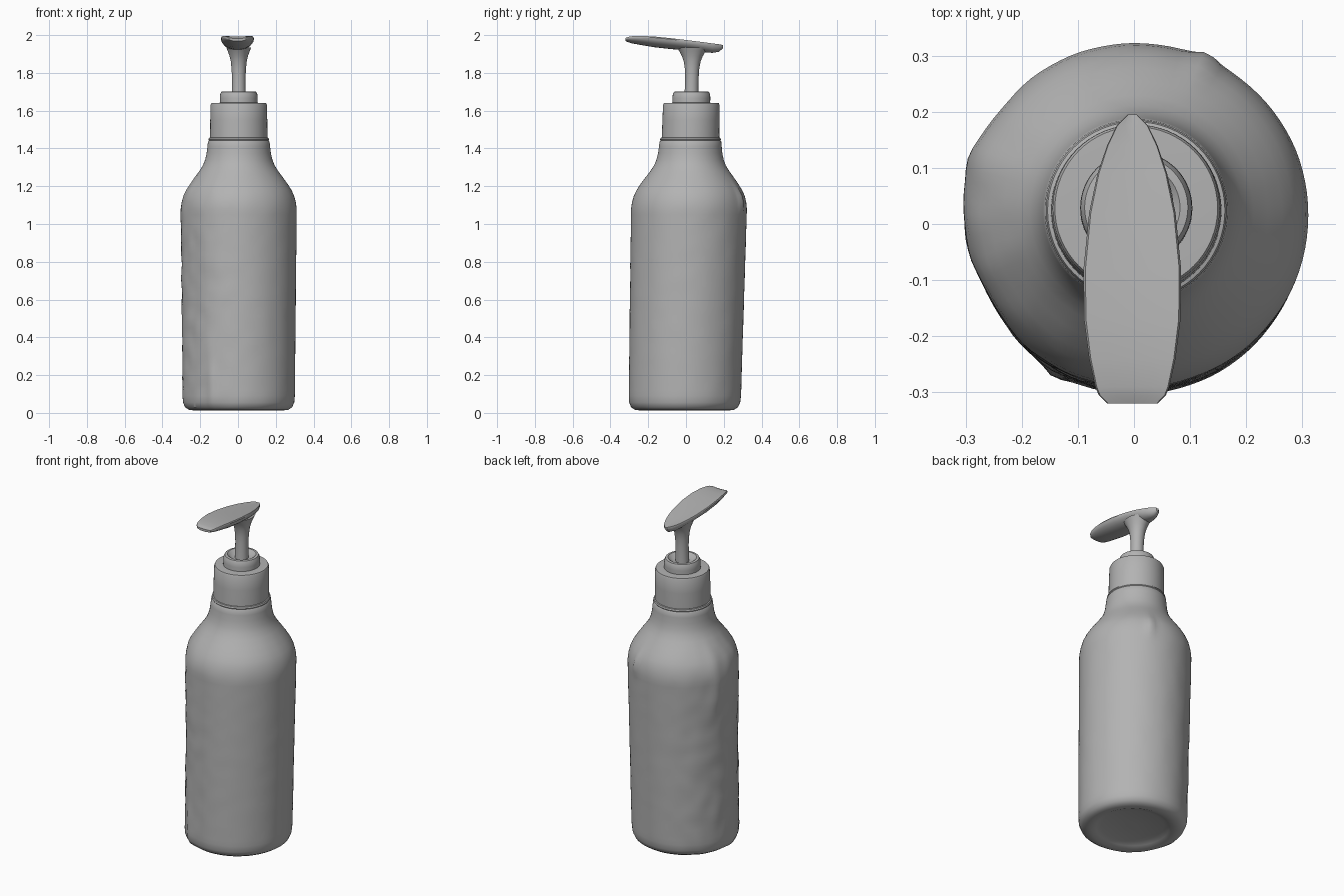
import bpy, bmesh, math
from mathutils import Vector, noise

cube = bpy.data.objects.get("Cube")
if cube:
    bpy.data.objects.remove(cube)

grey = bpy.data.materials.new("plain grey")
grey.use_nodes = True
colour = (0.45, 0.45, 0.45, 1)
grey.diffuse_color = colour
grey.node_tree.nodes["Principled BSDF"].inputs["Base Color"].default_value = colour


def finish(name, bm, angle=35):
    bmesh.ops.recalc_face_normals(bm, faces=bm.faces)
    mesh = bpy.data.meshes.new(name)
    bm.to_mesh(mesh)
    bm.free()
    mesh.materials.append(grey)
    obj = bpy.data.objects.new(name, mesh)
    bpy.context.collection.objects.link(obj)
    bpy.ops.object.select_all(action='DESELECT')
    obj.select_set(True)
    bpy.context.view_layer.objects.active = obj
    bpy.ops.object.shade_smooth_by_angle(angle=math.radians(angle))
    return obj


def loft(bm, rings):
    """Skin closed rings of points and cap both ends."""
    rows = [[bm.verts.new(p) for p in ring] for ring in rings]
    n = len(rows[0])
    for a, b in zip(rows, rows[1:]):
        for i in range(n):
            j = (i + 1) % n
            bm.faces.new((a[i], a[j], b[j], b[i]))
    bm.faces.new(rows[0])
    bm.faces.new(rows[-1])


def axis(z):
    """The whole bottle leans slightly backwards."""
    return Vector((0.004, -0.008 + 0.022 * z, z))


def lathe(name, profile, sides=64, dent=None, stretch=None, angle=35):
    bm = bmesh.new()
    rings = []
    for r, z in profile:
        ring = []
        for i in range(sides):
            a = math.tau * i / sides
            d = dent(a, z) if dent else 0
            d = d if r > 0.22 else 0
            sx, sy = stretch(z) if stretch else (1, 1)
            ring.append(axis(z) + Vector(((r + d) * math.cos(a) * sx,
                                          (r + d) * math.sin(a) * sy, 0)))
        rings.append(ring)
    loft(bm, rings)
    return finish(name, bm, angle)


def bump(a, z, angle, height, spread, tall, size):
    da = (a - math.radians(angle) + math.pi) % math.tau - math.pi
    return size * math.exp(-(da / spread) ** 2 - ((z - height) / tall) ** 2)


# Worn surface: rough on the right flank, with a few lumps
def worn(a, z):
    p = Vector((math.cos(a), math.sin(a), z * 3)) * 4
    rough = 0.001 + 0.004 * max(0, -math.cos(a - 0.2))
    return (noise.noise(p) * rough
            + bump(a, z, 160, 1.05, 0.13, 0.15, 0.012)
            + bump(a, z, 66, 1.13, 0.08, 0.06, 0.014)
            + bump(a, z, 241, 0.15, 0.08, 0.12, 0.01)
            + bump(a, z, 212, 0.6, 0.3, 0.6, -0.012))


# Bottle body with recessed base, straight wall, shoulder and neck
base = [(0.03, 0.035), (0.17, 0.032), (0.2, 0.022), (0.225, 0.012),
        (0.262, 0.016), (0.283, 0.03), (0.294, 0.055)]
wall = [(0.297 + 0.01 * k / 34, 0.09 + 0.03 * k) for k in range(34)]
shoulder = [(0.302, 1.115), (0.293, 1.15), (0.279, 1.18), (0.26, 1.21),
            (0.235, 1.245), (0.209, 1.28), (0.19, 1.31), (0.178, 1.34),
            (0.17, 1.375), (0.166, 1.41), (0.163, 1.436), (0.157, 1.444)]
lathe("bottle_body", base + wall + shoulder, sides=96, dent=worn)

# Neck ring and screw cap
lathe("neck_ring", [(0.14, 1.435), (0.156, 1.439), (0.161, 1.447),
                    (0.158, 1.456), (0.145, 1.46)])
lathe("screw_cap", [(0.142, 1.45), (0.152, 1.458), (0.151, 1.55),
                    (0.149, 1.632), (0.145, 1.64), (0.1, 1.642)])

# Stepped collar around the pump stem
lathe("pump_collar", [(0.1, 1.63), (0.1, 1.665), (0.099, 1.685),
                      (0.092, 1.7), (0.078, 1.702), (0.066, 1.692),
                      (0.05, 1.682), (0.03, 1.682)])


# Stem, flaring into the head, more along its length than across
def flare(z):
    t = max(0, (z - 1.84) / 0.09)
    return (1, 1 + 0.25 * t)


lathe("pump_stem", [(0.038, 1.67), (0.036, 1.72), (0.036, 1.78),
                    (0.038, 1.82), (0.042, 1.86), (0.049, 1.89),
                    (0.058, 1.915), (0.066, 1.935)],
      sides=32, stretch=flare)

# Pump head: flat leaf-shaped top over a rounded keel
stations = [(0.195, 0.008, 1.948, 1.93), (0.175, 0.028, 1.952, 1.912),
            (0.14, 0.045, 1.956, 1.906), (0.09, 0.062, 1.963, 1.91),
            (0.02, 0.077, 1.972, 1.918), (-0.08, 0.087, 1.984, 1.926),
            (-0.17, 0.086, 1.993, 1.936), (-0.24, 0.077, 1.996, 1.948),
            (-0.29, 0.066, 1.994, 1.957), (-0.305, 0.06, 1.991, 1.962),
            (-0.32, 0.045, 1.985, 1.968)]
bm = bmesh.new()
rings = []
for y, w, top, low in stations:
    rim = top - 0.006
    ring = [(-0.003 + w * u, y, top - 0.003 * (1 - u * u))
            for u in (-0.96, -0.5, 0, 0.5, 0.96)]
    for i in range(13):
        a = math.pi * i / 12
        ring.append((-0.003 + w * math.cos(a), y,
                     rim - (rim - low) * math.sin(a)))
    rings.append(ring)
loft(bm, rings)
finish("pump_head", bm, 40)
